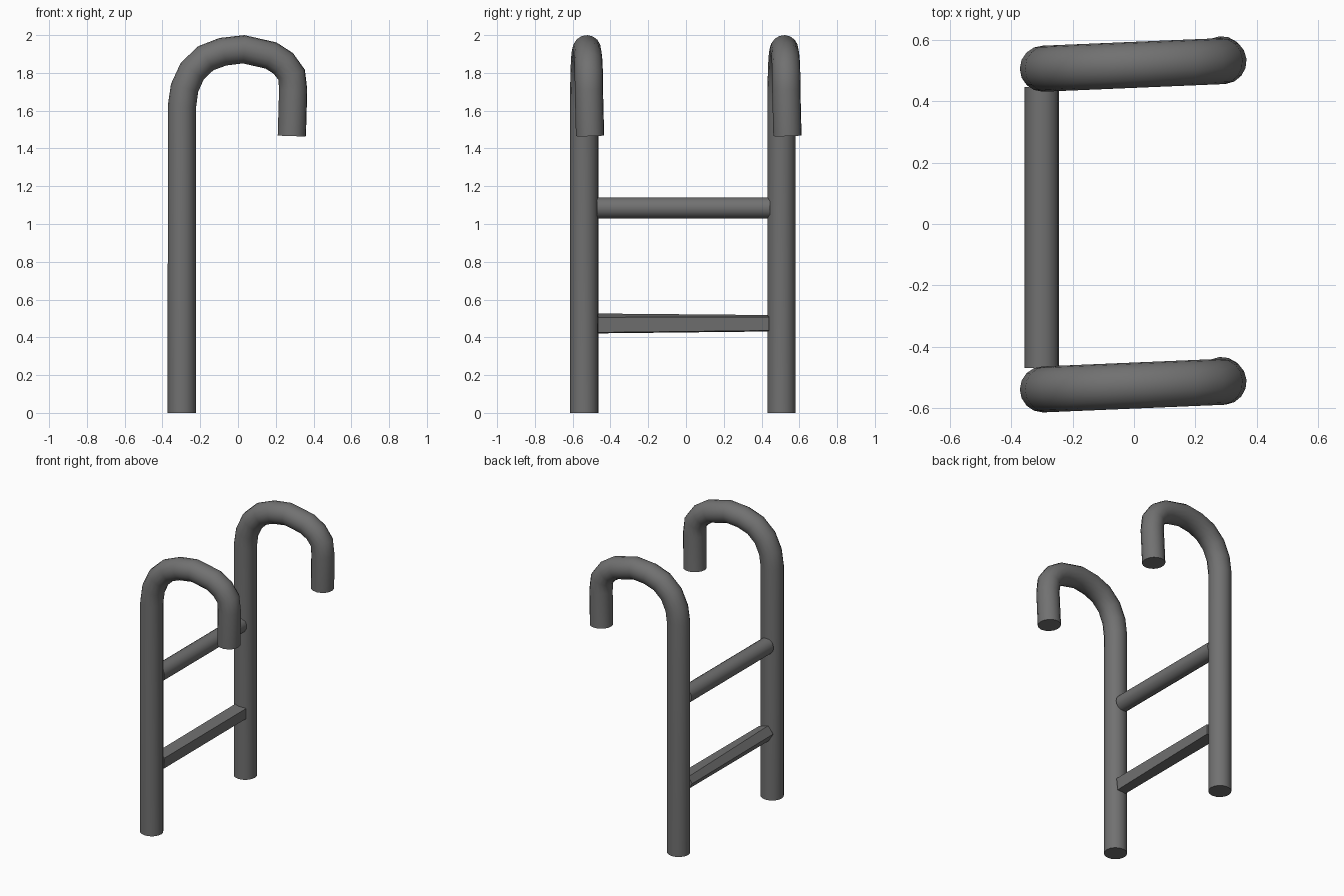
import bpy
import math

if "Cube" in bpy.data.objects:
    bpy.data.objects.remove(bpy.data.objects["Cube"])

steel = bpy.data.materials.new("dark grey steel")
steel.diffuse_color = (0.165, 0.165, 0.165, 1)
steel.use_nodes = True
steel.node_tree.nodes["Principled BSDF"].inputs["Base Color"].default_value = steel.diffuse_color

RAIL_X, RAIL_R = -0.297, 0.075


def finish(obj, angle):
    bpy.ops.object.select_all(action='DESELECT')
    obj.select_set(True)
    bpy.context.view_layer.objects.active = obj
    if obj.type == 'CURVE':
        bpy.ops.object.convert(target='MESH')
        obj = bpy.context.object
    obj.data.materials.clear()
    obj.data.materials.append(steel)
    bpy.ops.object.shade_smooth_by_angle(angle=math.radians(angle))


def tube(name, points, radius):
    curve = bpy.data.curves.new(name, 'CURVE')
    curve.dimensions = '3D'
    curve.bevel_depth = radius
    curve.bevel_resolution = 6
    curve.use_fill_caps = True
    spline = curve.splines.new('POLY')
    spline.points.add(len(points) - 1)
    for p, co in zip(spline.points, points):
        p.co = (*co, 1)
    obj = bpy.data.objects.new(name, curve)
    bpy.context.collection.objects.link(obj)
    finish(obj, 40)


# Hooked side rails: (x, z) centre line, drifting slightly in y along the hook
path = [(-0.297, 0), (-0.297, 1.62), (-0.283, 1.72), (-0.242, 1.81),
        (-0.17, 1.878), (-0.08, 1.912), (0.03, 1.925), (0.175, 1.892),
        (0.24, 1.85), (0.284, 1.79), (0.292, 1.71), (0.285, 1.467)]
for side, y0 in (("left", -0.539), ("right", 0.506)):
    pts = [(x, y0 + 0.025 * (x - RAIL_X) / 0.59, z) for x, z in path]
    pts[-1] = (pts[-1][0], y0 + 0.031, pts[-1][2])
    tube(side + "_rail", pts, RAIL_R)

# Upper round rung
tube("upper_rung", [(-0.3, -0.47, 1.085), (-0.3, 0.446, 1.085)], 0.056)

# Lower faceted rung: coarse five-sided bar lofted between two end sections
near = [(0.055, 0.033), (-0.015, 0.053), (-0.055, 0.005), (-0.02, -0.052), (0.045, -0.047)]
far = [(0.055, 0.035), (-0.03, 0.045), (-0.055, 0.0), (-0.03, -0.042), (0.055, -0.037)]
n = len(near)
verts = [(-0.3 + x, -0.467, 0.473 + z) for x, z in near]
verts += [(-0.3 + x, 0.44, 0.473 + z) for x, z in far]
faces = [(i, n + i, n + (i + 1) % n, (i + 1) % n) for i in range(n)]
faces += [tuple(range(n)), tuple(reversed(range(n, 2 * n)))]
mesh = bpy.data.meshes.new("lower_rung")
mesh.from_pydata(verts, [], faces)
rung = bpy.data.objects.new("lower_rung", mesh)
bpy.context.collection.objects.link(rung)
bpy.context.view_layer.objects.active = rung
rung.select_set(True)
bpy.ops.object.mode_set(mode='EDIT')
bpy.ops.mesh.select_all(action='SELECT')
bpy.ops.mesh.normals_make_consistent(inside=False)
bpy.ops.object.mode_set(mode='OBJECT')
finish(rung, 20)
